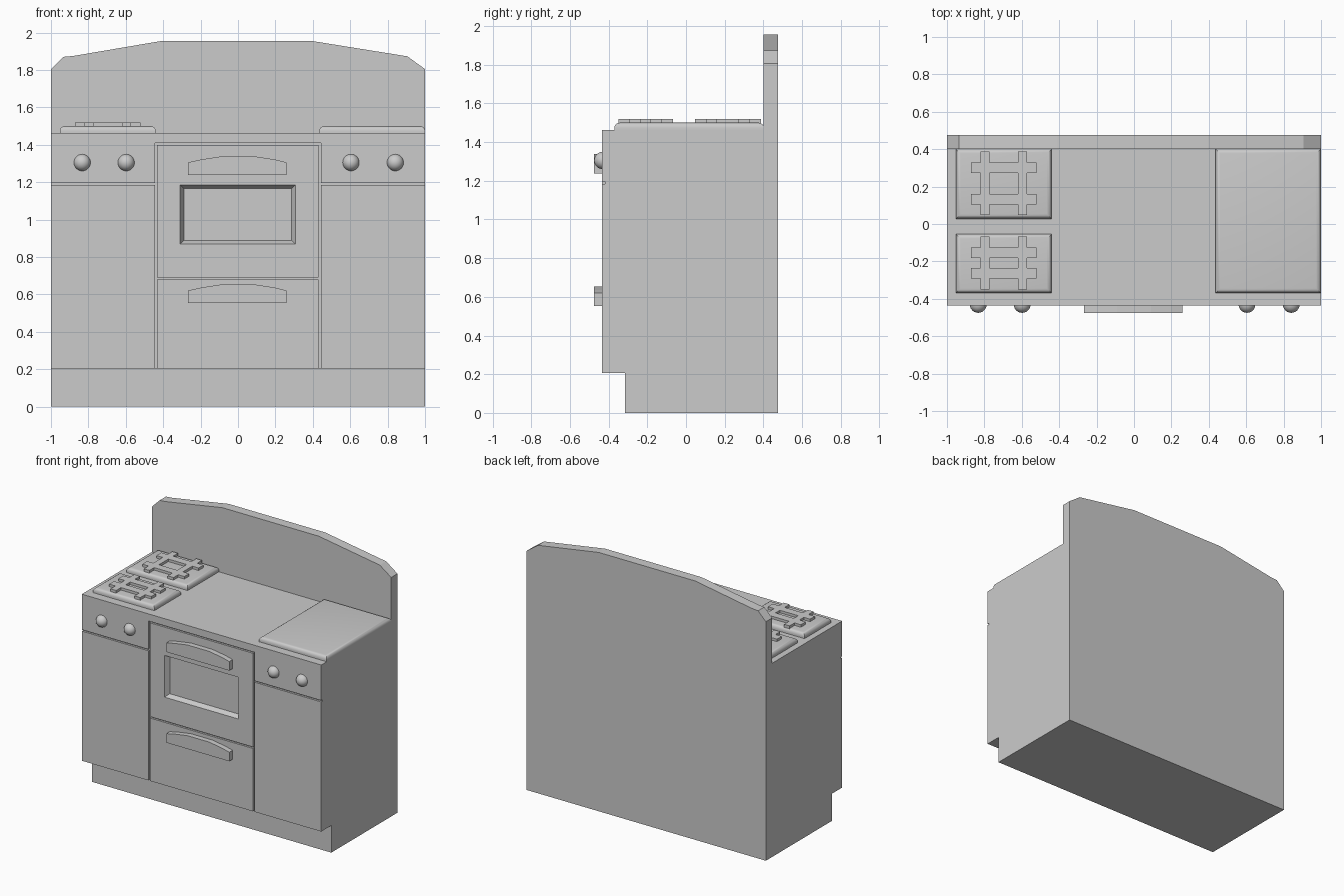
import bpy, bmesh
from math import radians

if "Cube" in bpy.data.objects:
    bpy.data.objects.remove(bpy.data.objects["Cube"])

FRONT, BACK, TOP = -0.435, 0.475, 1.463


def finish(name, bm, smooth=False):
    bmesh.ops.recalc_face_normals(bm, faces=bm.faces)
    mesh = bpy.data.meshes.new(name)
    bm.to_mesh(mesh)
    bm.free()
    ob = bpy.data.objects.new(name, mesh)
    bpy.context.collection.objects.link(ob)
    if smooth:
        activate(ob)
        bpy.ops.object.shade_smooth_by_angle(angle=radians(40))
    return ob


def activate(ob):
    bpy.ops.object.select_all(action='DESELECT')
    ob.select_set(True)
    bpy.context.view_layer.objects.active = ob


def loft(name, rings):
    """Skin closed rings of equal length and cap both ends."""
    bm = bmesh.new()
    rows = [[bm.verts.new(p) for p in ring] for ring in rings]
    n = len(rows[0])
    for r, s in zip(rows, rows[1:]):
        for i in range(n):
            bm.faces.new((r[i], r[(i + 1) % n], s[(i + 1) % n], s[i]))
    bm.faces.new(rows[0])
    bm.faces.new(rows[-1])
    return finish(name, bm)


def front_profile(name, pts, y0, y1):
    return loft(name, [[(x, y, z) for x, z in pts] for y in (y0, y1)])


def rect(x0, x1, z0, z1):
    return [(x0, z0), (x1, z0), (x1, z1), (x0, z1)]


def boolean(ob, cutter, operation='DIFFERENCE'):
    mod = ob.modifiers.new("cut", 'BOOLEAN')
    mod.operation, mod.object, mod.solver = operation, cutter, 'EXACT'
    activate(ob)
    bpy.ops.object.modifier_apply(modifier=mod.name)
    bpy.data.objects.remove(cutter)


# Cabinet: side profile with toe kick and splashback, trimmed by the front outline
side = [(-0.315, 0), (BACK, 0), (BACK, 2.1), (0.4, 2.1), (0.4, TOP),
        (FRONT, TOP), (FRONT, 0.205), (-0.315, 0.205)]
cabinet = loft("cabinet", [[(x, y, z) for y, z in side] for x in (-1.1, 1.1)])
outline = [(-1, -0.1), (1, -0.1), (1, 1.805), (0.905, 1.873), (0.395, 1.955),
           (-0.41, 1.955), (-0.88, 1.875), (-0.935, 1.87), (-1, 1.805)]
boolean(cabinet, front_profile("outline_cutter", outline, -1, 1), 'INTERSECT')

# Seams between doors, drawer and control panels
seams = [(-0.445, -0.432, 0.1, 1.41), (0.43, 0.443, 0.1, 1.41),
         (-0.44, 0.437, 1.399, 1.4095), (-0.44, 0.437, 0.68, 0.691),
         (-1.1, -0.44, 1.184, 1.195), (0.437, 1.1, 1.184, 1.195)]
for seam in seams:
    boolean(cabinet, front_profile("seam_cutter", rect(*seam), -0.6, FRONT + 0.015))

# Oven window recess with sloped sides
wide, narrow = rect(-0.31, 0.307, 0.87, 1.185), rect(-0.29, 0.287, 0.888, 1.167)
boolean(cabinet, loft("window_cutter", [[(x, y, z) for x, z in r] for r, y in
                                        ((wide, -0.6), (wide, FRONT), (narrow, -0.4))]))

# Arched handles on the oven door and drawer
for name, z in (("oven_handle", 1.238), ("drawer_handle", 0.553)):
    arch = [(-0.266, 0), (0.26, 0), (0.26, 0.068), (0.2, 0.083), (0.09, 0.1),
            (-0.09, 0.1), (-0.2, 0.083), (-0.266, 0.068)]
    front_profile(name, [(x, z + h) for x, h in arch], -0.475, FRONT + 0.005)

# Round control knobs
for i, x in enumerate((-0.833, -0.598, 0.604, 0.841)):
    bm = bmesh.new()
    bmesh.ops.create_uvsphere(bm, u_segments=24, v_segments=14, radius=0.045)
    bmesh.ops.translate(bm, verts=bm.verts, vec=(x, -0.43, 1.305))
    finish(f"knob_{i + 1}", bm, smooth=True)


# Hob plates and lid with rounded upper edges
def plate(name, x0, x1, y0, y1):
    bm = bmesh.new()
    bmesh.ops.create_cube(bm, size=1)
    for v in bm.verts:
        v.co = (x0 if v.co.x < 0 else x1, y0 if v.co.y < 0 else y1,
                TOP - 0.005 if v.co.z < 0 else 1.5)
    top = [e for e in bm.edges if all(v.co.z > 1.49 for v in e.verts)]
    bmesh.ops.bevel(bm, geom=top, offset=0.026, segments=4, profile=0.5, affect='EDGES')
    finish(name, bm, smooth=True)


plate("rear_hob_plate", -0.953, -0.44, 0.028, 0.402)
plate("front_hob_plate", -0.953, -0.44, -0.37, -0.053)
plate("side_hob_lid", 0.435, 1.0, -0.37, 0.402)


# Pan grates: hash-shaped cells of a 5 x 5 grid, raised
def grate(name, ys):
    xs = (-0.872, -0.82, -0.773, -0.62, -0.572, -0.52)
    bm = bmesh.new()
    grid = [[bm.verts.new((x, y, 1.495)) for y in ys] for x in xs]
    for i in range(5):
        for j in range(5):
            if i in (1, 3) or j in (1, 3):
                bm.faces.new((grid[i][j], grid[i + 1][j], grid[i + 1][j + 1], grid[i][j + 1]))
    bmesh.ops.delete(bm, geom=[v for v in bm.verts if not v.link_faces], context='VERTS')
    raised = bmesh.ops.extrude_face_region(bm, geom=bm.faces[:])["geom"]
    bmesh.ops.translate(bm, vec=(0, 0, 0.024),
                        verts=[g for g in raised if isinstance(g, bmesh.types.BMVert)])
    bmesh.ops.dissolve_limit(bm, angle_limit=0.01, verts=bm.verts, edges=bm.edges)
    finish(name, bm)


grate("rear_grate", (0.047, 0.103, 0.16, 0.272, 0.33, 0.388))
grate("front_grate", (-0.35, -0.292, -0.235, -0.183, -0.125, -0.066))
